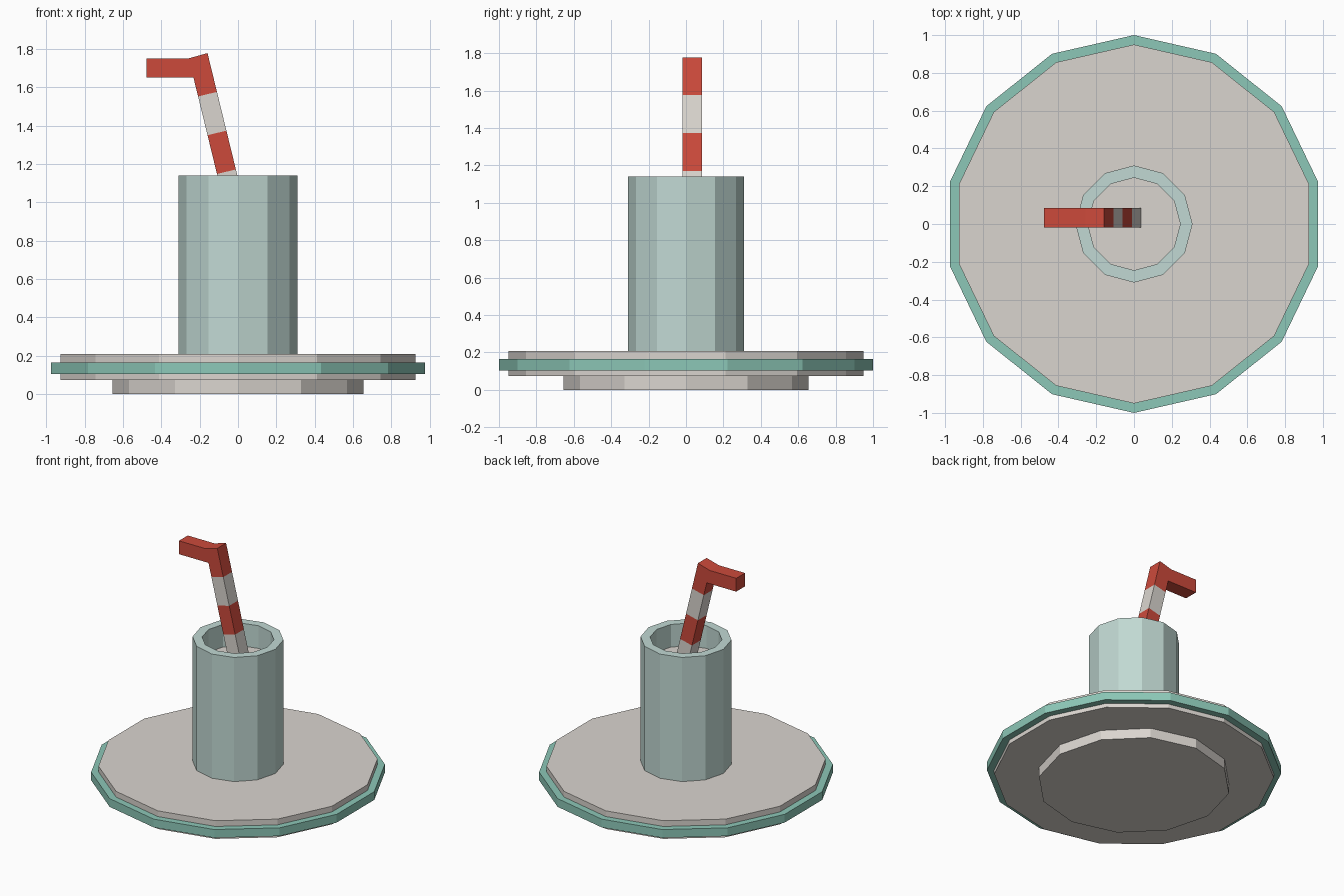
import bpy, bmesh, math
from mathutils import Vector

if "Cube" in bpy.data.objects:
    bpy.data.objects.remove(bpy.data.objects["Cube"])


def material(name, hex_colour):
    def lin(c):
        c /= 255
        return c / 12.92 if c <= 0.04045 else ((c + 0.055) / 1.055) ** 2.4
    m = bpy.data.materials.new(name)
    rgb = [lin(int(hex_colour[i:i + 2], 16)) for i in (0, 2, 4)]
    m.diffuse_color = (*rgb, 1)
    m.use_nodes = True
    m.node_tree.nodes["Principled BSDF"].inputs["Base Color"].default_value = m.diffuse_color
    return m


GREY = material("warm_grey", "dad5cf")
TEAL = material("teal", "8cc7b7")
GLASS = material("pale_blue_green", "c1d9d3")
RED = material("red", "cc4a3b")


def finish(name, bm, mats):
    bmesh.ops.recalc_face_normals(bm, faces=bm.faces)
    me = bpy.data.meshes.new(name)
    bm.to_mesh(me)
    bm.free()
    for m in mats:
        me.materials.append(m)
    ob = bpy.data.objects.new(name, me)
    bpy.context.collection.objects.link(ob)
    return ob


def lathe(name, profile, sides, mat):
    """Faceted turned part; first and last rings are capped, a corner points to +y."""
    bm = bmesh.new()
    rings = []
    for r, z in profile:
        rings.append([bm.verts.new((r * math.sin(a), r * math.cos(a), z))
                      for a in (2 * math.pi * i / sides for i in range(sides))])
    for lo, hi in zip(rings, rings[1:]):
        for i in range(sides):
            j = (i + 1) % sides
            bm.faces.new((lo[i], lo[j], hi[j], hi[i]))
    bm.faces.new(rings[0])
    bm.faces.new(rings[-1])
    return finish(name, bm, [mat])


# Plate: foot, disc and coloured rim
lathe("plate_foot", [(0.655, 0), (0.655, 0.075)], 12, GREY)
lathe("plate_disc", [(0.95, 0.073), (0.95, 0.209)], 14, GREY)
lathe("plate_rim", [(1.0, 0.104), (1.0, 0.166)], 14, TEAL)

# Cup with a hollow top, and the drink inside
lathe("cup", [(0.31, 0.2), (0.31, 1.14), (0.245, 1.14), (0.245, 0.94)], 12, GLASS)
lathe("drink", [(0.245, 0.945), (0.245, 0.97)], 12, GREY)

# Bent straw: side outline extruded along y, then cut into stripes
outline = [(-0.477, 1.75), (-0.477, 1.65), (-0.232, 1.65), (-0.054, 0.92),
           (0.044, 0.945), (-0.159, 1.778), (-0.258, 1.75)]
bm = bmesh.new()
face = bm.faces.new([bm.verts.new((x, -0.018, z)) for x, z in outline])
ext = bmesh.ops.extrude_face_region(bm, geom=[face])
bmesh.ops.translate(bm, vec=(0, 0.104, 0),
                    verts=[v for v in ext["geom"] if isinstance(v, bmesh.types.BMVert)])
axis = Vector((-0.2364, 0, 0.9717))
cuts = [1.557, 1.349, 1.141]
for c in cuts:
    bmesh.ops.bisect_plane(bm, geom=bm.verts[:] + bm.edges[:] + bm.faces[:],
                           plane_co=axis * c, plane_no=axis)
for f in bm.faces:
    s = f.calc_center_median().dot(axis)
    f.material_index = sum(s < c for c in cuts) % 2
finish("straw", bm, [RED, GREY])
